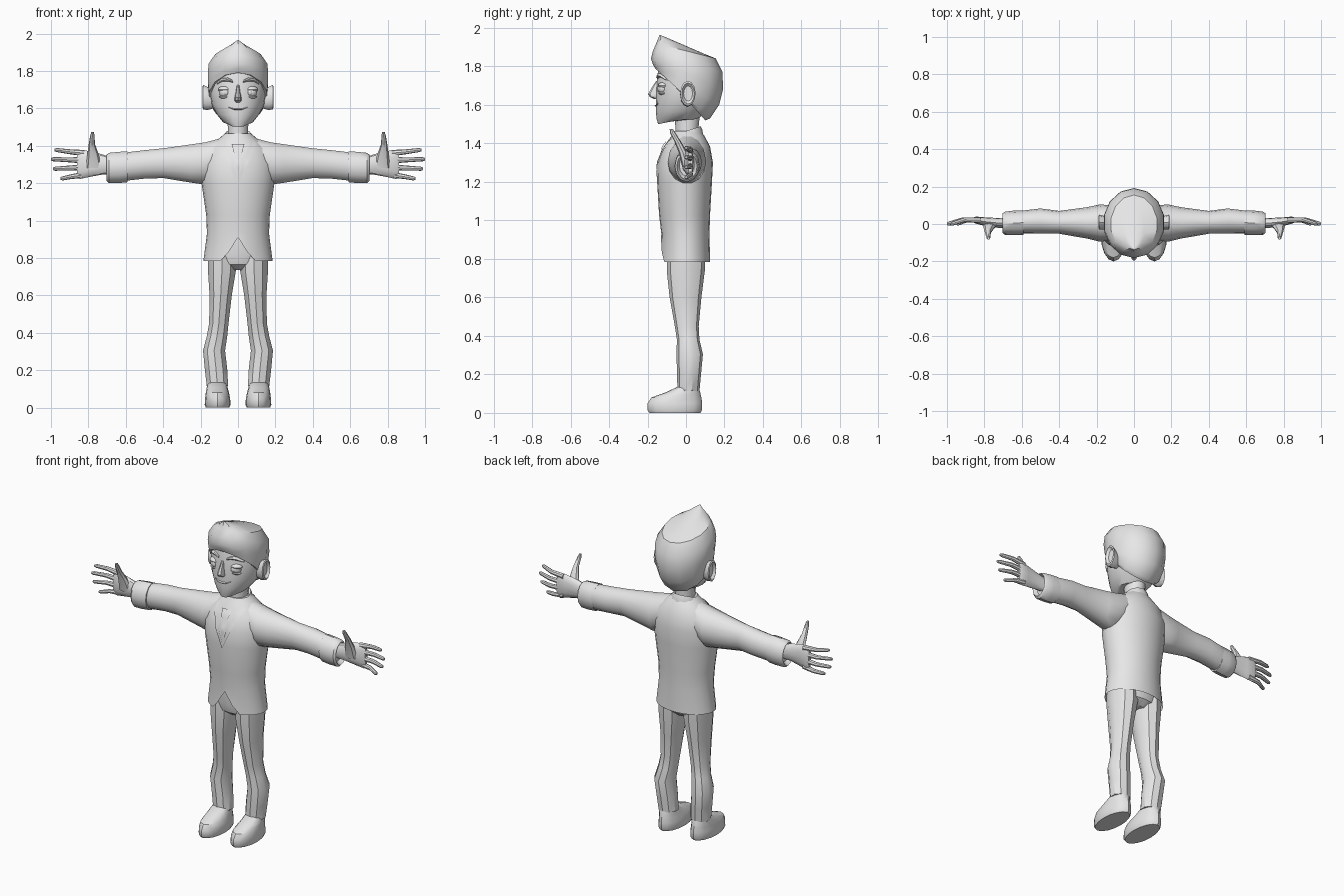
import bpy, bmesh, math
from mathutils import Vector
from mathutils.bvhtree import BVHTree

grey = bpy.data.materials.new("plain grey")
grey.diffuse_color = (0.8, 0.8, 0.8, 1)


def finish(name, bm, mirror=False, angle=35):
    """Shade smooth with sharp creases, then make the object."""
    for f in bm.faces:
        f.smooth = True
    for e in bm.edges:
        if len(e.link_faces) == 2:
            e.smooth = e.calc_face_angle(0) < math.radians(angle)
    me = bpy.data.meshes.new(name)
    bm.to_mesh(me)
    bm.free()
    me.materials.append(grey)
    ob = bpy.data.objects.new(name, me)
    bpy.context.collection.objects.link(ob)
    if mirror:
        ob.modifiers.new("Mirror", 'MIRROR').use_clip = False
    return ob


def z_ring(x0, x1, y0, y1, zf, zb=None):
    """Level or front-to-back tilted oval, as a function of the angle."""
    zb = zf if zb is None else zb
    return lambda a: ((x0 + x1) / 2 + (x1 - x0) / 2 * math.sin(a),
                      (y0 + y1) / 2 - (y1 - y0) / 2 * math.cos(a),
                      (zf + zb) / 2 + (zf - zb) / 2 * math.cos(a))


def x_ring(x, y0, y1, z0, z1):
    """Upright oval facing sideways."""
    return lambda a: (x, (y0 + y1) / 2 + (y1 - y0) / 2 * math.cos(a),
                      (z0 + z1) / 2 + (z1 - z0) / 2 * math.sin(a))


def loft_bm(rings, n=16, caps=(True, True)):
    bm = bmesh.new()
    rows = [[bm.verts.new(r(2 * math.pi * i / n)) for i in range(n)] for r in rings]
    for a, b in zip(rows, rows[1:]):
        for i in range(n):
            j = (i + 1) % n
            bm.faces.new((a[i], a[j], b[j], b[i]))
    if caps[0]:
        bm.faces.new(rows[0][::-1])
    if caps[1]:
        bm.faces.new(rows[-1])
    bmesh.ops.recalc_face_normals(bm, faces=bm.faces)
    return bm, rows


def loft(name, kind, rings, n=16, mirror=False):
    return finish(name, loft_bm([kind(*r) for r in rings], n)[0], mirror)


def ball(name, loc, size, mirror=True):
    bm = bmesh.new()
    bmesh.ops.create_uvsphere(bm, u_segments=14, v_segments=8, radius=1)
    bmesh.ops.scale(bm, vec=size, verts=bm.verts)
    bmesh.ops.translate(bm, vec=loc, verts=bm.verts)
    return finish(name, bm, mirror)


# Jacket body, with a split hem at the front
body = [(-.185, .185, -.13, .125, .785), (-.166, .166, -.128, .122, .93),
        (-.17, .17, -.14, .125, 1.03), (-.195, .195, -.15, .135, 1.2),
        (-.2, .2, -.148, .14, 1.3), (-.17, .17, -.115, .125, 1.385),
        (-.1, .1, -.075, .095, 1.44), (-.07, .07, -.06, .075, 1.465)]
bm, rows = loft_bm([z_ring(*r) for r in body], 24, (False, True))
rows[0][0].co.z = .91
for i in (1, -1):
    rows[0][i].co.z = .835
bm.normal_update()
tree = BVHTree.FromBMesh(bm)
finish("jacket_body", bm)


def strip(name, a0, a1, b0, b1, lift, steps=10):
    """Thin plate laid on the jacket between two straight lines (x, z)."""
    bm = bmesh.new()
    rows = []
    for i in range(steps + 1):
        row = []
        for s, e in ((a0, a1), (b0, b1)):
            p = Vector(s).lerp(Vector(e), i / steps)
            hit = tree.ray_cast(Vector((p.x, -1, p.y)), Vector((0, 1, 0)))[0]
            row.append(bm.verts.new((p.x, (hit.y if hit else -.08) - lift, p.y)))
        rows.append(row)
    for r, s in zip(rows, rows[1:]):
        bm.faces.new((r[0], r[1], s[1], s[0]))
    bm.normal_update()
    bmesh.ops.reverse_faces(bm, faces=[f for f in bm.faces if f.normal.y > 0])
    finish(name, bm, True)


# Lapels and tie
strip("lapel", (.0, 1.185), (.1, 1.415), (.0, 1.225), (.07, 1.435), .007)
strip("tie", (.0, 1.23), (.0, 1.375), (.004, 1.23), (.02, 1.375), .004)
strip("tie_knot", (.0, 1.365), (.0, 1.41), (.022, 1.365), (.034, 1.41), .009, 3)

# Sleeves and cuffs
loft("sleeve", x_ring, [(.08, -.08, .095, 1.25, 1.445), (.18, -.095, .105, 1.19, 1.42),
     (.25, -.078, .09, 1.2, 1.41), (.4, -.052, .07, 1.225, 1.388),
     (.5, -.052, .083, 1.222, 1.378), (.61, -.05, .07, 1.21, 1.365)], 14, True)
loft("cuff", x_ring, [(.59, -.045, .065, 1.215, 1.36), (.592, -.058, .072, 1.205, 1.37),
     (.64, -.06, .072, 1.2, 1.367), (.69, -.058, .066, 1.2, 1.362),
     (.702, -.048, .058, 1.212, 1.352), (.68, -.035, .045, 1.23, 1.34)], 12, True)

# Hands
loft("palm", x_ring, [(.67, -.022, .035, 1.25, 1.335), (.73, -.02, .032, 1.245, 1.355),
     (.8, -.01, .036, 1.232, 1.372), (.845, .002, .04, 1.222, 1.378),
     (.862, .01, .034, 1.235, 1.365)], 12, True)
for k, (z0, z1, tip) in enumerate([(1.36, 1.377, .98), (1.322, 1.328, 1.0),
                                   (1.284, 1.277, .99), (1.245, 1.225, .95)]):
    mid = (.83 + tip) / 2
    loft("finger_%d" % (k + 1), x_ring,
         [(.82, .005, .036, z0 - .017, z0 + .017),
          (mid, .01, .036, (z0 + z1) / 2 - .013, (z0 + z1) / 2 + .013),
          (tip - .012, -.008, .014, z1 - .011, z1 + .011),
          (tip, -.006, .008, z1 - .007, z1 + .007)], 8, True)
loft("thumb", z_ring, [(.725, .815, -.02, .03, 1.28), (.745, .805, -.038, .005, 1.355),
     (.765, .798, -.06, -.026, 1.41), (.767, .79, -.083, -.055, 1.455),
     (.771, .784, -.085, -.068, 1.474)], 8, True)

# Trousers
loft("trouser_hips", z_ring, [(-.06, .06, -.05, .06, .735), (-.14, .14, -.09, .095, .765),
     (-.163, .163, -.105, .105, .82), (-.15, .15, -.1, .1, .95)], 16)
loft("trouser_leg", z_ring, [(.05, .17, -.045, .07, .115), (.054, .18, -.046, .078, .2),
     (.066, .19, -.05, .088, .305), (.055, .17, -.047, .07, .38),
     (.048, .157, -.058, .066, .45), (.03, .155, -.085, .08, .6),
     (.006, .165, -.1, .098, .74), (.006, .165, -.1, .1, .82)], 10, True)

# Shoes
loft("shoe", z_ring, [(.046, .172, -.19, .075, 0), (.04, .178, -.2, .084, .015),
     (.042, .176, -.199, .084, .05), (.048, .172, -.18, .08, .08),
     (.055, .168, -.11, .074, .105), (.062, .16, -.045, .064, .135)], 16, True)

# Neck and collar
loft("neck", z_ring, [(-.058, .058, -.055, .07, 1.4), (-.055, .055, -.055, .065, 1.48),
     (-.06, .06, -.06, .075, 1.58)], 14)
loft("shirt_collar", z_ring, [(-.09, .09, -.095, .09, 1.385, 1.44),
     (-.082, .082, -.084, .085, 1.41, 1.47), (-.07, .07, -.07, .076, 1.44, 1.49),
     (-.058, .058, -.055, .065, 1.43, 1.48)], 12)

# Head
loft("head", z_ring, [(-.04, .04, -.145, -.05, 1.5, 1.52), (-.08, .08, -.152, .06, 1.525),
     (-.112, .112, -.157, .105, 1.565), (-.142, .142, -.157, .15, 1.62),
     (-.153, .153, -.155, .175, 1.68), (-.154, .154, -.148, .175, 1.76),
     (-.135, .135, -.135, .15, 1.82)], 20)
loft("nose", z_ring, [(-.012, .012, -.168, -.13, 1.632), (-.02, .02, -.188, -.13, 1.642),
     (-.018, .018, -.197, -.13, 1.657), (-.011, .011, -.178, -.13, 1.69),
     (-.008, .008, -.155, -.13, 1.725)], 8)
loft("ear", x_ring, [(.13, -.02, .035, 1.6, 1.69), (.165, -.03, .045, 1.59, 1.715),
     (.186, -.03, .05, 1.595, 1.725), (.19, -.022, .044, 1.605, 1.715),
     (.176, -.012, .034, 1.62, 1.7)], 12, True)

# Eyes, lids, brows and mouth
ball("eye", (.068, -.118, 1.685), (.034, .029, .03))
ball("upper_lid", (.068, -.115, 1.701), (.039, .031, .019))
ball("lower_lid", (.068, -.116, 1.662), (.034, .027, .012))
ball("pupil", (.064, -.143, 1.685), (.012, .006, .014))
loft("brow", x_ring, [(.028, -.155, -.135, 1.738, 1.75), (.055, -.152, -.125, 1.744, 1.764),
     (.085, -.138, -.11, 1.742, 1.76), (.112, -.108, -.085, 1.728, 1.736)], 8, True)
loft("lips", x_ring, [(0, -.164, -.14, 1.59, 1.601), (.025, -.161, -.135, 1.592, 1.6),
     (.052, -.148, -.125, 1.605, 1.609)], 8, True)

# Hair, swept up to a point at the front
loft("hair", z_ring, [(-.15, .15, -.14, .1, 1.79, 1.52), (-.158, .158, -.16, .125, 1.79, 1.53),
     (-.163, .163, -.172, .172, 1.81, 1.6), (-.165, .165, -.182, .192, 1.84, 1.68),
     (-.162, .162, -.172, .19, 1.88, 1.77), (-.125, .125, -.155, .155, 1.92, 1.842),
     (-.055, .055, -.142, .09, 1.952, 1.868), (-.008, .008, -.138, -.1, 1.965, 1.95)], 14)
